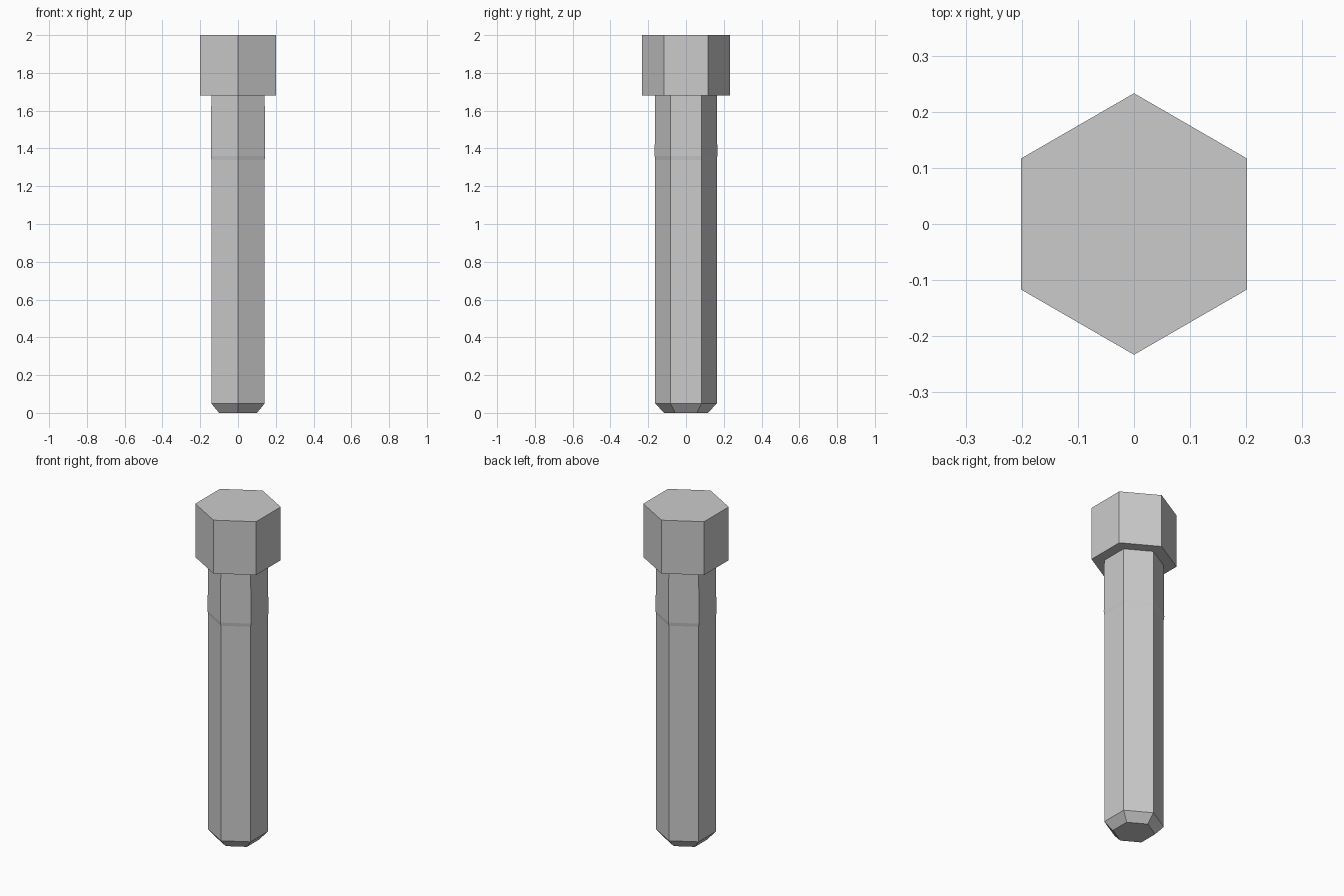
import bpy, bmesh, math

if "Cube" in bpy.data.objects:
    bpy.data.objects.remove(bpy.data.objects["Cube"])

steel = bpy.data.materials.new("steel grey")
steel.diffuse_color = (0.6, 0.6, 0.6, 1)
steel.use_nodes = True
steel.node_tree.nodes["Principled BSDF"].inputs["Base Color"].default_value = steel.diffuse_color


def hex_solid(name, rings):
    """Stack hexagonal rings (radius, height) into a closed solid, corners on +-y."""
    bm = bmesh.new()
    loops = []
    for r, z in rings:
        angles = [math.radians(30 + 60 * i) for i in range(6)]
        loops.append([bm.verts.new((r * math.cos(a), r * math.sin(a), z)) for a in angles])
    for low, high in zip(loops, loops[1:]):
        for i in range(6):
            j = (i + 1) % 6
            bm.faces.new((low[i], low[j], high[j], high[i]))
    bm.faces.new(loops[0][::-1])
    bm.faces.new(loops[-1])
    mesh = bpy.data.meshes.new(name)
    bm.to_mesh(mesh)
    bm.free()
    mesh.materials.append(steel)
    obj = bpy.data.objects.new(name, mesh)
    bpy.context.collection.objects.link(obj)
    return obj


# Hexagonal bolt head
hex_solid("bolt_head", [(0.233, 1.68), (0.233, 2.0)])

# Shank: chamfered tip, long straight run, very slight swell below the head
hex_solid("bolt_shank", [(0.116, 0.0), (0.163, 0.05), (0.163, 1.34),
                         (0.166, 1.36), (0.163, 1.68)])
